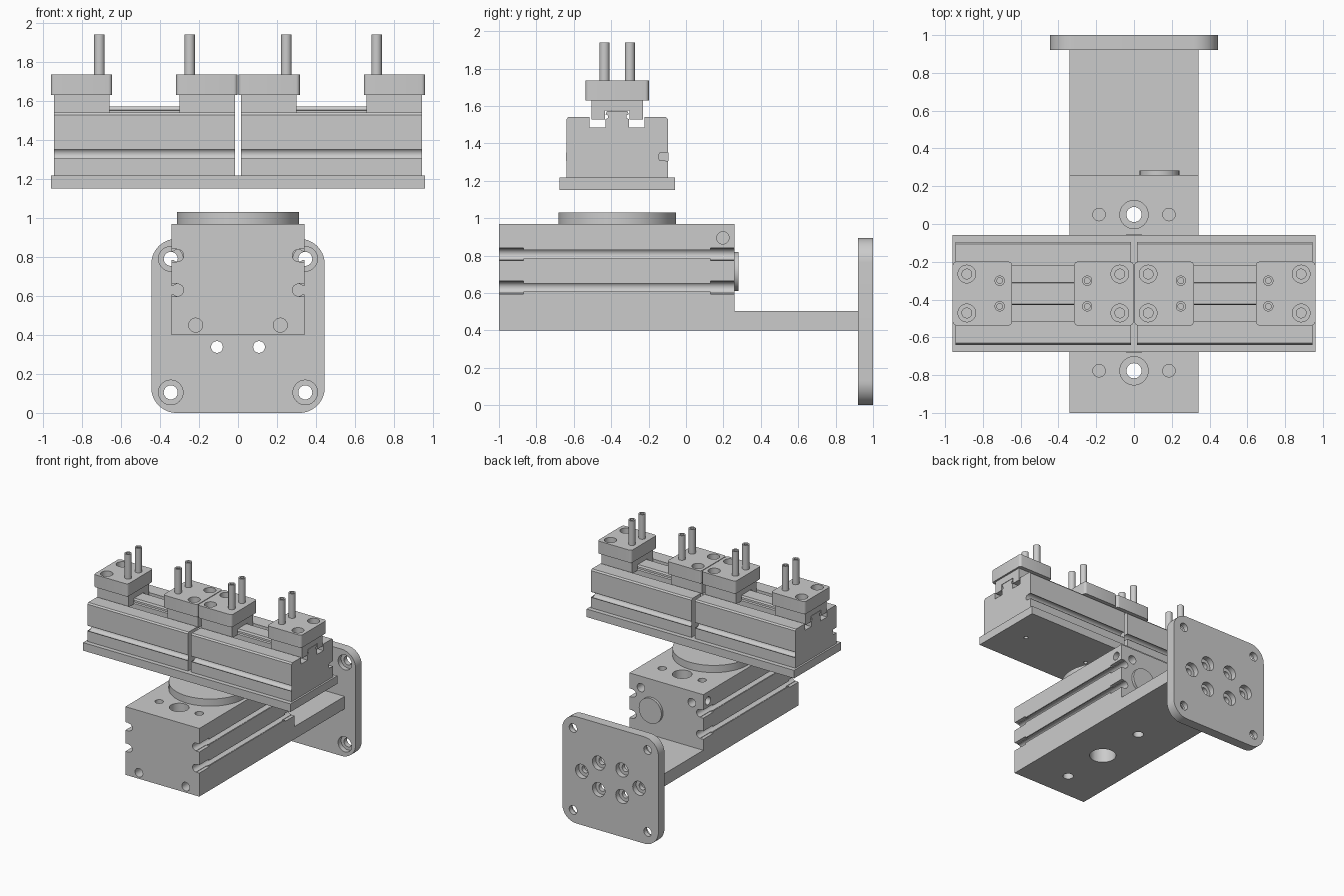
import bpy, bmesh
from math import sin, cos, pi, asin
from mathutils import Matrix, Vector

if "Cube" in bpy.data.objects:
    bpy.data.objects.remove(bpy.data.objects["Cube"])

YC = -0.368  # centre line of the turntable and grippers


def finish(name, bm):
    bmesh.ops.recalc_face_normals(bm, faces=bm.faces)
    me = bpy.data.meshes.new(name)
    bm.to_mesh(me)
    bm.free()
    ob = bpy.data.objects.new(name, me)
    bpy.context.collection.objects.link(ob)
    return ob


def extrude(name, pts, axis, a, b):
    """Extrude a 2D profile along an axis from a to b."""
    place = {'x': lambda p, t: (t, p[0], p[1]),
             'y': lambda p, t: (p[0], t, p[1]),
             'z': lambda p, t: (p[0], p[1], t)}[axis]
    bm = bmesh.new()
    lo = [bm.verts.new(place(p, a)) for p in pts]
    hi = [bm.verts.new(place(p, b)) for p in pts]
    n = len(pts)
    bm.faces.new(lo)
    bm.faces.new(hi)
    for i in range(n):
        bm.faces.new((lo[i], lo[(i + 1) % n], hi[(i + 1) % n], hi[i]))
    return finish(name, bm)


def rect(x0, x1, y0, y1, r=0, n=10):
    """Rectangle outline, optionally with round corners."""
    if not r:
        return [(x0, y0), (x1, y0), (x1, y1), (x0, y1)]
    corners = [(x1 - r, y1 - r), (x0 + r, y1 - r), (x0 + r, y0 + r), (x1 - r, y0 + r)]
    return [(cx + r * cos(pi / 2 * (k + i / n)), cy + r * sin(pi / 2 * (k + i / n)))
            for k, (cx, cy) in enumerate(corners) for i in range(n + 1)]


def cylinders(name, axis, a, b, r, spots):
    """Equal cylinders from a to b along an axis, at 2D spots."""
    bm = bmesh.new()
    for p, q in spots:
        m = (a + b) / 2
        c, rot = {'x': ((m, p, q), Matrix.Rotation(pi / 2, 4, 'Y')),
                  'y': ((p, m, q), Matrix.Rotation(pi / 2, 4, 'X')),
                  'z': ((p, q, m), Matrix.Identity(4))}[axis]
        bmesh.ops.create_cone(bm, cap_ends=True, segments=32, radius1=r, radius2=r,
                              depth=b - a, matrix=Matrix.Translation(Vector(c)) @ rot)
    return finish(name, bm)


def cut(ob, cutter):
    cutter.hide_render = True
    mod = ob.modifiers.new("cut", 'BOOLEAN')
    mod.operation = 'DIFFERENCE'
    mod.solver = 'EXACT'
    mod.object = cutter
    bpy.context.view_layer.objects.active = ob
    bpy.ops.object.modifier_apply(modifier=mod.name)
    bpy.data.objects.remove(cutter)


def drill(ob, axis, a, b, r, spots):
    cut(ob, cylinders("drill", axis, a, b, r, spots))


def slot(w, z, inset, r=0.031, h=0.022, n=18):
    """Round-bottomed side slot as part of a half profile."""
    t = asin(h / r)
    arc = [(w - inset + r * cos(u), z + r * sin(u))
           for u in (-t - (2 * pi - 2 * t) * i / n for i in range(n + 1))]
    return [(w, z - h)] + arc + [(w, z + h)]


def mirrored(half, c=0):
    return [(c + p, z) for p, z in half] + [(c - p, z) for p, z in reversed(half)]


# Rotary drive housing with two slots per side
W = 0.342
SLOTS = (0.63, 0.807)
half = [(W, 0.4)] + [p for z in SLOTS for p in slot(W, z, 0.032)] + [(W, 0.97)]
housing = extrude("drive_housing", mirrored(half), 'y', -1, 0.26)
for s in (-1, 1):
    x0, x1 = sorted((s * 0.314, s * 0.4))
    for z in SLOTS:   # wider pockets at slot ends
        for y0, y1 in ((-1.1, -0.87), (0.13, 0.3)):
            cut(housing, extrude("pocket", rect(x0, x1, z - 0.034, z + 0.034), 'y', y0, y1))
    drill(housing, 'x', *sorted((s * 0.28, s * 0.4)), 0.033, [(0.197, 0.895)])
bolts = [(0, 0.05), (0, -0.777)]
drill(housing, 'z', 0.85, 1.1, 0.075, bolts)
drill(housing, 'z', 0.3, 1.1, 0.04, bolts)
drill(housing, 'z', 0.87, 1.1, 0.033, [(s * 0.185, y) for s in (-1, 1) for y in (0.05, -0.777)])
drill(housing, 'z', 0.3, 1.1, 0.1, [(0, YC)])
drill(housing, 'y', -1.1, -0.9, 0.036, [(-0.217, 0.45), (0.217, 0.45)])
drill(housing, 'y', 0.17, 0.3, 0.035, [(-0.235, 0.875), (0.235, 0.875)])
cylinders("rear_cap", 'y', 0.255, 0.282, 0.105, [(0.135, 0.715)])

# Turntable disc
bm = bmesh.new()
bmesh.ops.create_cone(bm, cap_ends=True, segments=96, radius1=0.314, radius2=0.314, depth=0.06,
                      matrix=Matrix.Translation((0, YC, 1.0)))
table = finish("turntable", bm)
drill(table, 'z', 0.9, 1.1, 0.06, [(0, YC)])

# Arm and mounting flange
extrude("mounting_arm", rect(-W, W, 0.4, 0.505), 'y', 0.26, 0.92)
flange = extrude("mounting_flange", rect(-0.445, 0.445, 0, 0.893, 0.13, 14), 'y', 0.92, 1.0)
corner = [(s * 0.345, z) for s in (-1, 1) for z in (0.105, 0.79)]
ring = [(s * x, z) for s in (-1, 1) for x, z in ((0.108, 0.338), (0.108, 0.56), (0.265, 0.449))]
drill(flange, 'y', 0.8, 0.96, 0.063, corner)
drill(flange, 'y', 0.8, 1.1, 0.036, corner)
drill(flange, 'y', 0.955, 1.1, 0.058, ring)
drill(flange, 'y', 0.8, 1.1, 0.03, ring)

# Shared gripper base plate
base = extrude("gripper_base", rect(-0.96, 0.96, -0.677, -0.058), 'z', 1.15, 1.217)
drill(base, 'z', 1.1, 1.19, 0.016, [(s * x, YC) for s in (-1, 1) for x in (0.17, 0.76)])

# Gripper profiles: slotted body with guide rail, and slider straddling it
body_half = ([(0.272, 1.217)] + slot(0.272, 1.328, 0.02) +
             [(0.272, 1.528), (0.262, 1.54), (0.147, 1.54), (0.147, 1.485), (0.062, 1.485),
              (0.062, 1.53), (0.05, 1.535), (0.05, 1.55), (0.062, 1.555), (0.055, 1.572)])
slider_half = [(0.066, 1.575), (0.066, 1.527), (0.137, 1.527), (0.137, 1.63)]

for s, side in ((-1, "left"), (1, "right")):
    extrude(side + "_gripper_body", mirrored(body_half, YC), 'x', *sorted((s * 0.015, s * 0.945)))
    # slider span, jaw span, pin x, screw x
    for where, sl, jw, px, hx in (("inner", (0.015, 0.3), (0.003, 0.317), 0.248, 0.075),
                                  ("outer", (0.66, 0.945), (0.646, 0.96), 0.711, 0.885)):
        name = side + "_" + where
        extrude(name + "_slider", mirrored(slider_half, YC), 'x', *sorted(s * v for v in sl))
        a, b = sorted(s * v for v in jw)
        jaw = extrude(name + "_jaw", rect(a, b, YC - 0.169, YC + 0.169, 0.02, 5), 'z', 1.63, 1.735)
        screws = [(s * hx, YC + d) for d in (-0.103, 0.103)]
        drill(jaw, 'z', 1.68, 1.8, 0.047, screws)
        drill(jaw, 'z', 1.64, 1.8, 0.026, screws)
        spots = [(s * px, YC + d) for d in (-0.068, 0.068)]
        pins = cylinders(name + "_pins", 'z', 1.733, 1.94, 0.027, spots)
        drill(pins, 'z', 1.88, 2.0, 0.015, spots)

# Smooth the round walls, keep edges crisp
bpy.ops.object.select_all(action='SELECT')
bpy.ops.object.shade_smooth_by_angle()
